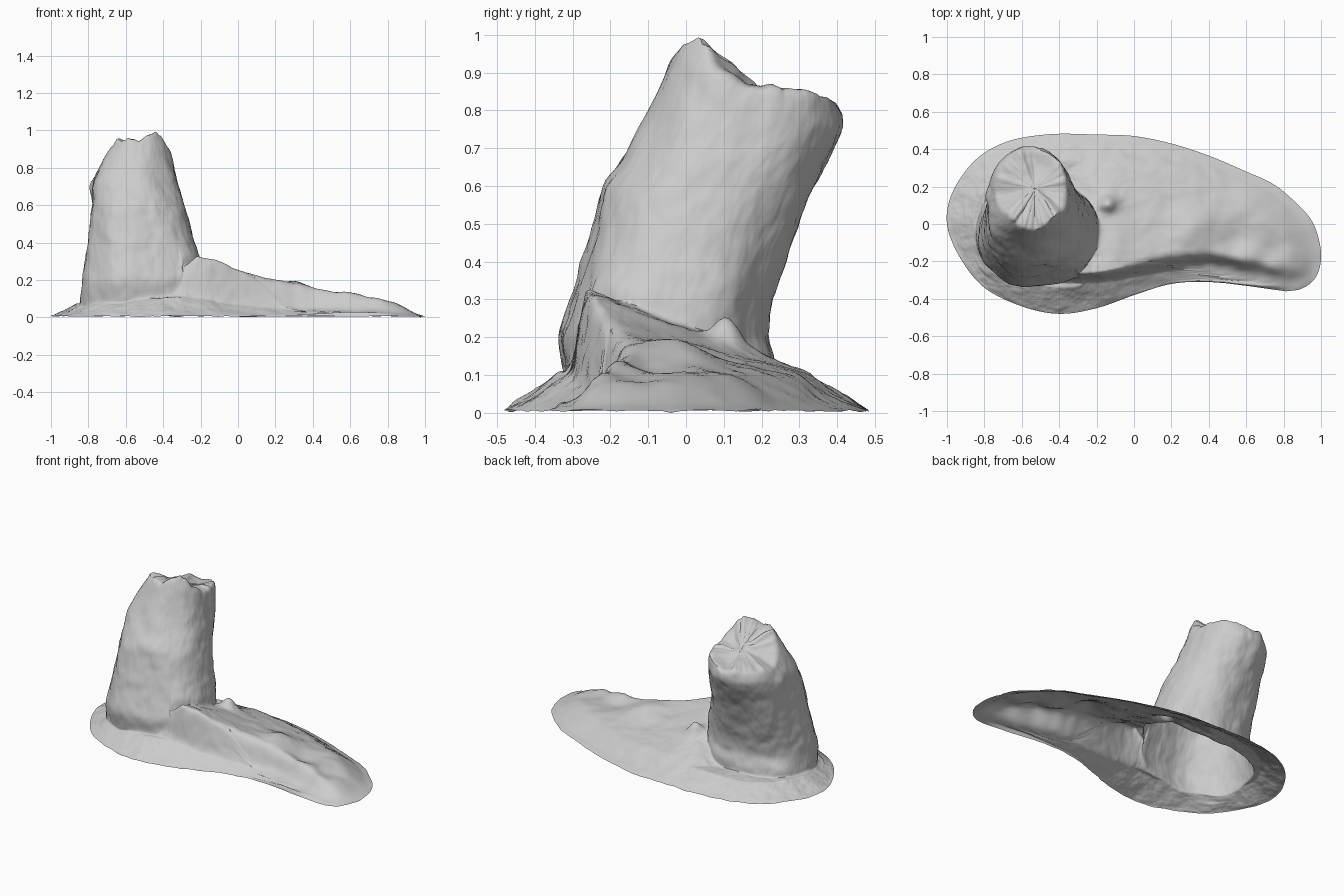
import bpy, bmesh, math
from mathutils import Vector, noise, kdtree

if "Cube" in bpy.data.objects:
    bpy.data.objects.remove(bpy.data.objects["Cube"])

N, GROUND, TOWER, CAP = 400, 56, 46, 14
CX, CY = -0.52, -0.04


def table(x, pts):
    """Eased interpolation through (x, value) pairs."""
    if x <= pts[0][0]:
        return pts[0][1]
    for (a, u), (b, v) in zip(pts, pts[1:]):
        if x <= b:
            return u + (v - u) * (x - a) / (b - a)
    return pts[-1][1]


def step(x):
    x = max(0, min(1, x))
    return x * x * (3 - 2 * x)


def bump(x, y, px, py, r):
    return math.exp(-((x - px) ** 2 + (y - py) ** 2) / (r * r))


# Outline of the ground skirt, seen from the top
OUT = [(-1, 0), (-.93, -.18), (-.8, -.34), (-.6, -.44), (-.4, -.48), (-.2, -.45), (0, -.38),
       (.2, -.32), (.4, -.31), (.6, -.33), (.8, -.36), (.91, -.34), (.98, -.27), (1, -.15),
       (.96, 0), (.88, .1), (.75, .21), (.6, .28), (.4, .365), (.2, .43), (0, .47),
       (-.2, .478), (-.45, .48), (-.68, .44), (-.85, .34), (-.97, .17)]
polar = []
for i in range(len(OUT)):
    p = [Vector(OUT[(i + k) % len(OUT)]) for k in (-1, 0, 1, 2)]
    for j in range(8):
        t = j / 8
        q = 0.5 * (2 * p[1] + (p[2] - p[0]) * t + (2 * p[0] - 5 * p[1] + 4 * p[2] - p[3]) * t * t
                   + (3 * p[1] - p[0] - 3 * p[2] + p[3]) * t ** 3)
        a = math.atan2(q.y - CY, q.x - CX) % math.tau
        polar.append((a, (q - Vector((CX, CY))).length))
polar.sort()
polar = [(polar[-1][0] - math.tau, polar[-1][1])] + polar + [(polar[0][0] + math.tau, polar[0][1])]
angles = [math.tau * i / N for i in range(N)]
outline = []
for a in angles:
    r = table(a, polar)
    outline.append(Vector((CX + r * math.cos(a), CY + r * math.sin(a))))
tree = kdtree.KDTree(N)
for i, o in enumerate(outline):
    tree.insert((o.x, o.y, 0), i)
tree.balance()

# Ridge that runs from the stump to the tip: its line, its height, and the foot of its cliff
RIDGE_Y = [(-.3, -.27), (-.2, -.265), (0, -.235), (.2, -.2), (.4, -.165), (.6, -.205), (.85, -.26), (1, -.27)]
RIDGE_Z = [(-1, .06), (-.8, .1), (-.5, .15), (-.35, .22), (-.22, .32), (-.1, .3), (0, .26), (.2, .205),
           (.4, .155), (.6, .148), (.75, .115), (.9, .07), (1, .03)]
FOOT_Z = [(-1, .07), (-.8, .09), (-.3, .1), (.1, .085), (.4, .06), (1, .03)]


def ground(x, y):
    d = tree.find((x, y, 0))[2]
    ry = table(x, RIDGE_Y)
    back = max(0, min(1, (y - ry) / 0.62))
    high = table(x, RIDGE_Z) * (1 - 0.72 * back) * step(0.12 + d / 0.2) * min(1, d / 0.06)
    low = table(x, FOOT_Z) * min(1, d / 0.14)
    k = step((y - ry + 0.05) / 0.06)
    z = low + (max(high, low * .8) - low) * k
    z += 0.07 * bump(x, y, -.14, .11, .045)                                   # knob beside the stump
    z += 0.04 * bump(x, y, .32, -.02, .1) - 0.04 * bump(x, y, .56, -.09, .09)  # hump and hollow
    z -= 0.025 * bump(x, y, .74, -.15, .08)
    return 0.008 + max(0, z)


# Stump limits at each height
XL = [(.05, -.85), (.2, -.83), (.4, -.805), (.6, -.785), (.72, -.785), (.8, -.75), (.9, -.7), (1, -.68)]
XR = [(.1, -.17), (.3, -.2), (.4, -.24), (.5, -.265), (.6, -.29), (.7, -.32), (.8, -.345), (.9, -.37), (1, -.395)]
YF = [(.1, -.32), (.2, -.335), (.3, -.3), (.4, -.275), (.5, -.25), (.6, -.23), (.7, -.165), (.8, -.11), (.9, -.06), (1, -.01)]
YB = [(.1, .23), (.2, .2), (.3, .22), (.4, .26), (.5, .3), (.6, .345), (.7, .39), (.76, .415), (.83, .4), (1, .4)]
# Broken rim height by direction
RIM = [(0, .86), (45, .85), (75, .83), (90, .80), (110, .82), (140, .81), (180, .80), (205, .9), (225, .95),
       (250, .96), (270, .95), (290, .985), (305, 1.0), (322, .98), (340, .91), (360, .86)]


def stump(a, z):
    xl, xr, yf, yb = (table(z, t) for t in (XL, XR, YF, YB))
    c, s = math.cos(a), math.sin(a)
    c, s = (math.copysign(abs(v) ** 0.86, v) for v in (c, s))
    x = (xl + xr) / 2 + c * (xr - xl) / 2
    y = (yf + yb) / 2 + s * (yb - yf) / 2
    return Vector((x, y))


feet = []
for a in angles:
    z = 0.15
    for _ in range(5):
        p = stump(a, z)
        z = 0.5 * z + 0.5 * ground(p.x, p.y)
    feet.append(stump(a, z))

# Rings of points: skirt inwards, stump upwards, then the broken top
rings = []
for k in range(GROUND + 1):
    t = k / GROUND
    ring = []
    for o, f in zip(outline, feet):
        p = o.lerp(f, t)
        ring.append(Vector((p.x, p.y, ground(p.x, p.y))))
    rings.append(ring)
base = rings[-1]
rim = [table(math.degrees(a), RIM) + 0.016 * noise.noise((math.cos(a) * 5, math.sin(a) * 5, 3)) for a in angles]
for k in range(1, TOWER + 1):
    t = k / TOWER
    ring = []
    for a, b, f, top in zip(angles, base, feet, rim):
        z = b.z + (top - b.z) * t
        p = stump(a, z)
        p = f.lerp(p, min(1, t * 8))
        ring.append(Vector((p.x, p.y, z)))
    rings.append(ring)
mid = Vector((-.53, .19, .86))
edge = rings[-1]
for k in range(1, CAP):
    t = k / CAP
    ring = []
    for e in edge:
        p = e.lerp(mid, t)
        p.z += 0.03 * noise.noise(p * 7) * min(1, 3 * t)
        ring.append(p)
    rings.append(ring)

bm = bmesh.new()
grid = [[bm.verts.new(p) for p in ring] for ring in rings]
for lower, upper in zip(grid, grid[1:]):
    for i in range(N):
        j = (i + 1) % N
        bm.faces.new((lower[i], lower[j], upper[j], upper[i]))
centre = bm.verts.new(mid)
for i in range(N):
    bm.faces.new((grid[-1][i], grid[-1][(i + 1) % N], centre))

# Soften kinks, then weather the surface with flutes and grain
inner = [v for ring in grid[1:] for v in ring]
for _ in range(3):
    bmesh.ops.smooth_vert(bm, verts=inner, factor=0.5, use_axis_x=True, use_axis_y=True, use_axis_z=True)
bm.normal_update()
moves = []
for k, ring in enumerate(grid[1:], 1):
    on_stump = step((k - GROUND + 6) / 12)
    for v in ring:
        p = v.co
        q = Vector((p.x * 5, p.y * 5, p.z * 2.2 + p.x * 2))
        big = noise.noise(q) * (0.005 + 0.016 * on_stump)
        fine = noise.fractal(p * 11, 1.0, 2.0, 4) * 0.006
        knob = 0.02 * math.exp(-((p - Vector((-.78, .14, .7))).length / .05) ** 2)
        moves.append((v, v.normal * ((big + fine) * min(1, k / 8) + knob)))
for v, m in moves:
    v.co += m
for v in bm.verts:
    v.co.z = min(1.0, max(0.004, v.co.z))
for i, v in enumerate(grid[0]):
    v.co.z = 0.006 + 0.006 * noise.noise(v.co * 14)
grid[0][0].co.z = 0

mesh = bpy.data.meshes.new("rock_stump")
bm.to_mesh(mesh)
bm.free()
rock = bpy.data.objects.new("rock_stump_on_ground", mesh)
bpy.context.collection.objects.link(rock)
bpy.context.view_layer.objects.active = rock
rock.select_set(True)
bpy.ops.object.shade_smooth_by_angle(angle=math.radians(50))
